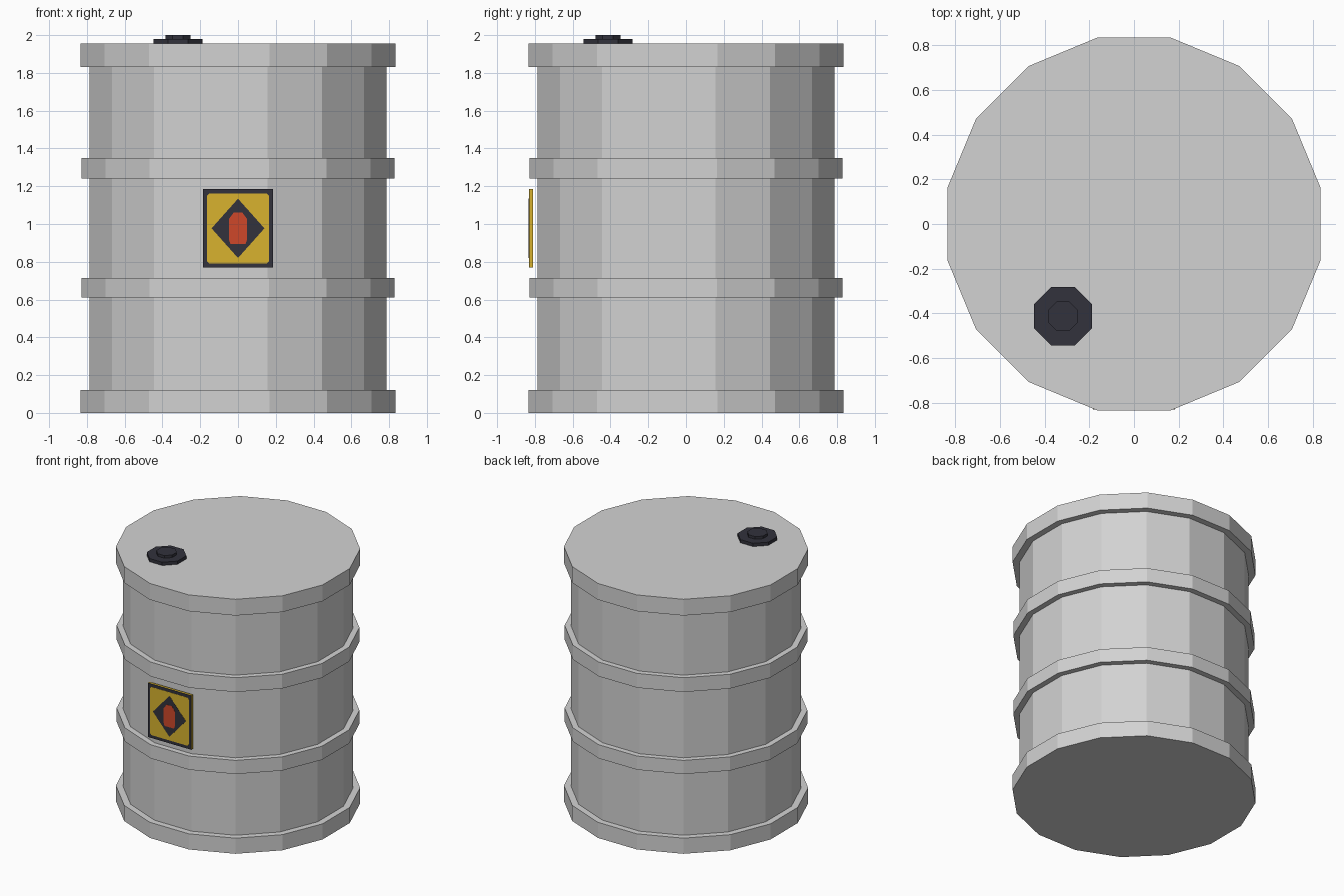
import bpy, bmesh, math

cube = bpy.data.objects.get("Cube")
if cube:
    bpy.data.objects.remove(cube, do_unlink=True)


def material(name, color):
    m = bpy.data.materials.new(name)
    m.use_nodes = True
    m.diffuse_color = (*color, 1)
    m.node_tree.nodes["Principled BSDF"].inputs["Base Color"].default_value = (*color, 1)
    return m


GREY = material("grey_steel", (0.65, 0.65, 0.65))
DARK = material("dark_charcoal", (0.032, 0.032, 0.045))
YELLOW = material("warning_yellow", (0.69, 0.45, 0.028))
RED = material("flame_red", (0.62, 0.064, 0.023))


def add_prism(name, outline, height, mat, place):
    """Extrude a closed outline; place maps (u, v, w) to a world position."""
    bm = bmesh.new()
    rings = [[bm.verts.new(place(u, v, w)) for u, v in outline] for w in (0, height)]
    low, high = rings
    bm.faces.new(low)
    bm.faces.new(high)
    n = len(outline)
    for i in range(n):
        j = (i + 1) % n
        bm.faces.new((low[i], low[j], high[j], high[i]))
    bmesh.ops.recalc_face_normals(bm, faces=bm.faces)
    mesh = bpy.data.meshes.new(name)
    bm.to_mesh(mesh)
    bm.free()
    mesh.materials.append(mat)
    obj = bpy.data.objects.new(name, mesh)
    bpy.context.scene.collection.objects.link(obj)
    return obj


def drum(name, sides, flat_radius, z0, z1, mat, cx=0, cy=0):
    """Upright regular prism with flats facing the axes."""
    r = flat_radius / math.cos(math.pi / sides)
    angles = [(i + 0.5) * math.tau / sides for i in range(sides)]
    outline = [(r * math.cos(a), r * math.sin(a)) for a in angles]
    add_prism(name, outline, z1 - z0, mat, lambda u, v, w: (cx + u, cy + v, z0 + w))


def plate(name, outline, back, front, mat):
    """Upright plate on the front side, outline in x and z."""
    add_prism(name, outline, back - front, mat, lambda u, v, w: (u, -back + w, LABEL_Z + v)
              if back < front else (u, back - w, LABEL_Z + v))


def chamfered(hx, hz, c):
    quarter = [(hx, hz - c), (hx - c, hz)]
    right = quarter + [(-x, z) for x, z in reversed(quarter)]
    return right + [(-x, -z) for x, z in right]


# Barrel shell, rims and hoops
drum("barrel_body", 16, 0.787, 0.05, 1.9, GREY)
for name, radius, z0, z1 in (("bottom_rim", 0.834, 0, 0.12),
                             ("lower_hoop", 0.829, 0.61, 0.715),
                             ("upper_hoop", 0.829, 1.24, 1.35),
                             ("top_rim_lid", 0.834, 1.83, 1.955)):
    drum(name, 16, radius, z0, z1, GREY)

# Filler cap on the lid
drum("cap_base", 8, 0.13, 1.95, 1.98, DARK, -0.318, -0.413)
drum("cap_knob", 8, 0.067, 1.975, 2.0, DARK, -0.318, -0.413)

# Hazard label: stacked plates standing off the front
LABEL_Z = 0.977
board = [(-0.184, -0.208), (0.184, -0.208), (0.184, 0.208), (-0.184, 0.208)]
diamond = [(0, -0.157), (0.14, 0), (0, 0.157), (-0.14, 0)]
flame = [(-0.04, -0.083), (0.04, -0.083), (0.048, -0.06), (0.048, 0.05), (0.022, 0.085),
         (-0.022, 0.085), (-0.048, 0.05), (-0.048, -0.06)]
plate("label_board", board, -0.81, -0.829, YELLOW)
plate("label_border", board, -0.829, -0.8305, DARK)
plate("label_panel", chamfered(0.165, 0.185, 0.012), -0.8295, -0.832, YELLOW)
plate("label_diamond", diamond, -0.831, -0.8332, DARK)
plate("label_flame", flame, -0.832, -0.8344, RED)
